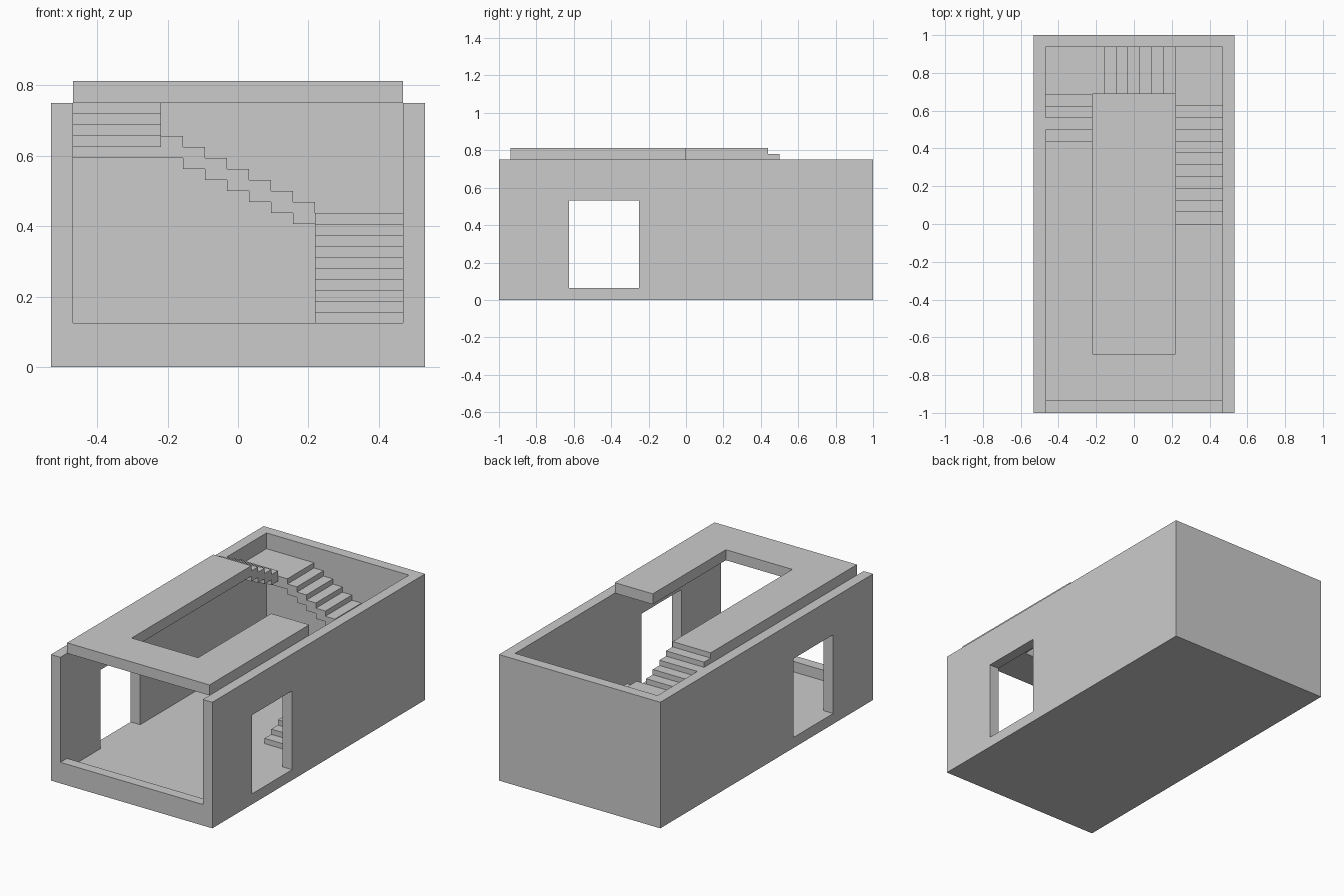
import bpy, bmesh
from mathutils import Vector

if "Cube" in bpy.data.objects:
    bpy.data.objects.remove(bpy.data.objects["Cube"])

U = 1 / 16            # wall, floor and tread module
R = U / 2             # step rise
X_OUT, X_IN, X_WELL = 8.5 * U, 7.5 * U, 3.5 * U
H = 12 * U            # wall height


def prism(name, outline, offset):
    """Solid made by extruding a planar outline along an offset."""
    bm = bmesh.new()
    face = bm.faces.new([bm.verts.new(p) for p in outline])
    new = bmesh.ops.extrude_face_region(bm, geom=[face])["geom"]
    bmesh.ops.translate(bm, vec=Vector(offset),
                        verts=[v for v in new if isinstance(v, bmesh.types.BMVert)])
    bmesh.ops.recalc_face_normals(bm, faces=bm.faces)
    mesh = bpy.data.meshes.new(name)
    bm.to_mesh(mesh)
    bm.free()
    ob = bpy.data.objects.new(name, mesh)
    bpy.context.collection.objects.link(ob)
    return ob


def box(name, x0, x1, y0, y1, z0, z1):
    return prism(name, [(x0, y0, z0), (x1, y0, z0), (x1, y1, z0), (x0, y1, z0)],
                 (0, 0, z1 - z0))


def flight(name, start, run, count, first_top, place, offset, low=0):
    """Stepped slab; place maps (distance along flight, height) to 3D."""
    top, bottom = [], []
    for i in range(count):
        a, b, z = start + i * run, start + (i + 1) * run, first_top + i * R
        top += [(a, z), (b, z)]
        base = max(z - U, low)
        if bottom and bottom[-1][1] == base:
            bottom[-1] = (b, base)
        else:
            bottom += [(a, base), (b, base)]
    return prism(name, [place(*p) for p in top + bottom[::-1]], offset)


# Floor, front sill and back wall
box("floor", -X_IN, X_IN, -1 + U, 1 - U, 0, U)
box("front_sill", -X_IN, X_IN, -1, -1 + U, 0, 2 * U)
box("back_wall", -X_IN, X_IN, 1 - U, 1, 0, H)

# Side walls, each with a doorway
door = box("doorway_cutter", -1, 1, -10 * U, -4 * U, U, 8.5 * U)
door.hide_render = True
door.hide_set(True)
for side, x in (("left", -X_OUT), ("right", X_IN)):
    wall = box(side + "_wall", x, x + U, -1, 1, 0, H)
    cut = wall.modifiers.new("doorway", 'BOOLEAN')
    cut.operation = 'DIFFERENCE'
    cut.solver = 'EXACT'
    cut.object = door

# Upper floor: U-shaped gallery around the stairwell
gallery = [(-X_IN, -15 * U), (X_IN, -15 * U), (X_IN, 0), (X_WELL, 0),
           (X_WELL, -11 * U), (-X_WELL, -11 * U), (-X_WELL, 7 * U), (-X_IN, 7 * U)]
prism("upper_floor", [(x, y, H) for x, y in gallery], (0, 0, U))

# Lower flight along the right wall
flight("lower_stairs", -U, U, 11, 3 * R, lambda d, z: (X_WELL, d, z),
       (4 * U, 0, 0), low=U)
box("lower_landing", X_WELL, X_IN, 10 * U, 15 * U, 6 * U, 7 * U)

# Middle flight along the back wall
flight("middle_stairs", X_WELL, -U, 6, 7.5 * U, lambda d, z: (d, 11 * U, z),
       (0, 4 * U, 0))
box("upper_landing", -X_IN, -2.5 * U, 11 * U, 15 * U, 9.5 * U, 10.5 * U)

# Upper flight along the left wall
flight("upper_stairs", 11 * U, -U, 4, 11 * U, lambda d, z: (-X_IN, d, z),
       (4 * U, 0, 0))
